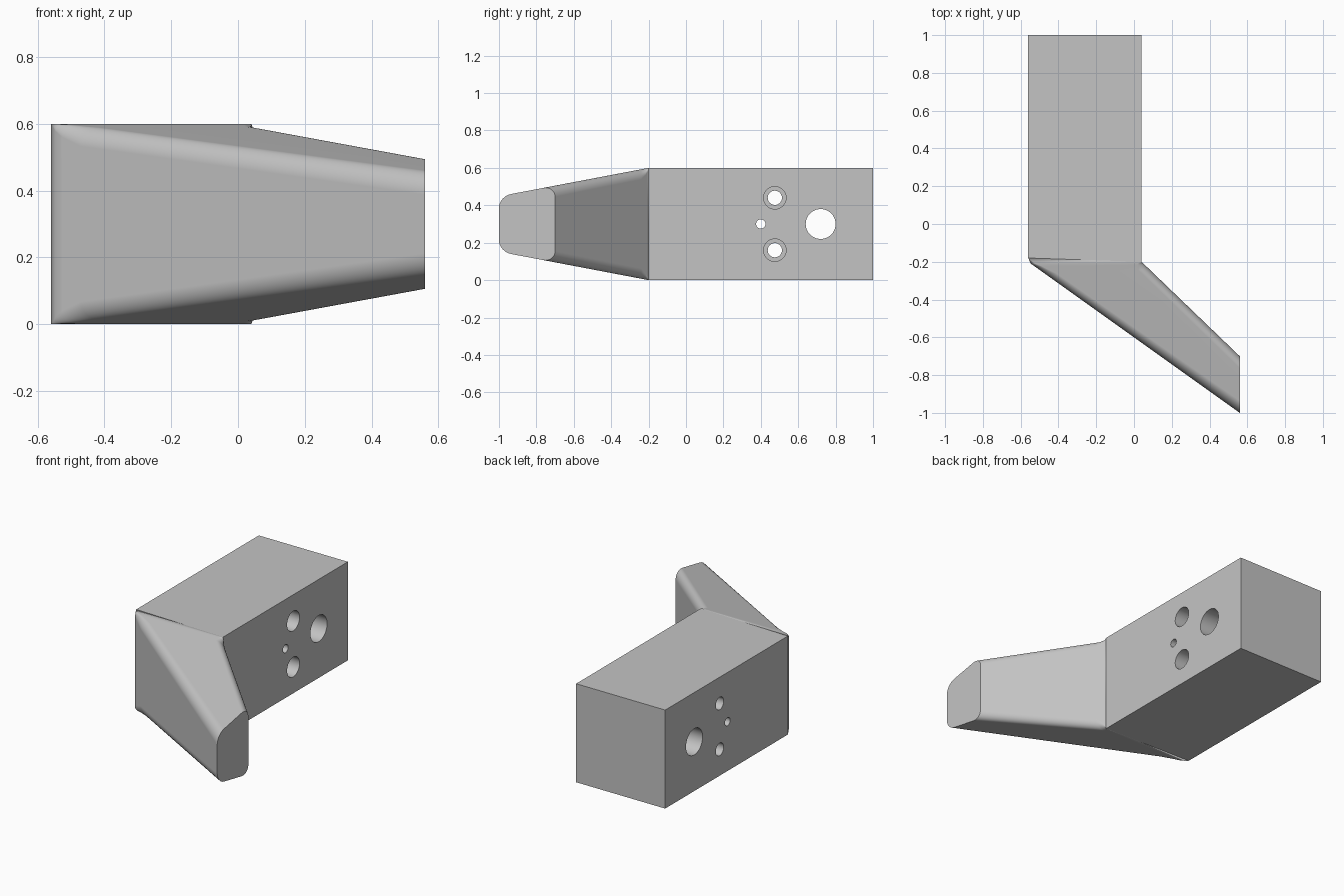
import bpy, bmesh, math
from mathutils import Vector

if "Cube" in bpy.data.objects:
    bpy.data.objects.remove(bpy.data.objects["Cube"], do_unlink=True)

HEIGHT, SLOPE, BEND, STEPS = 0.6, 0.19, -0.2, 8

grey = bpy.data.materials.new("matte grey")
grey.use_nodes = True
grey.diffuse_color = (0.55, 0.55, 0.55, 1)
grey.node_tree.nodes["Principled BSDF"].inputs["Base Color"].default_value = (0.55, 0.55, 0.55, 1)


def section(front, back, rounding):
    """Upright cross-section between two plan points, with rounded corners."""
    def corner(p, top):
        drop = SLOPE * max(0, BEND - p[1])
        return Vector((p[0], p[1], HEIGHT - drop if top else drop))
    quad = [corner(front, False), corner(back, False), corner(back, True), corner(front, True)]
    points = []
    for i, c in enumerate(quad):
        before, after = quad[i - 1] - c, quad[(i + 1) % 4] - c
        u, v = [d.normalized() * rounding * (1.0 if abs(d.normalized().z) > 0.9 else 1.1)
                for d in (before, after)]
        for k in range(STEPS + 1):
            a = math.pi / 2 * k / STEPS
            points.append(c + u * (1 - math.sin(a)) + v * (1 - math.cos(a)))
    return points


# Square block followed by the tapered arm, lofted as one solid
rings = [section((-0.56, 1), (0.04, 1), 0), section((-0.56, -0.18), (0.04, BEND), 0)]
for t, rounding in ((0.012, 0.02), (0.03, 0.035), (0.08, 0.055), (1, 0.06)):
    rings.append(section((-0.56 + 1.12 * t, BEND - 0.8 * t),
                         (0.04 + 0.52 * t, BEND - 0.5 * t), rounding))
bm = bmesh.new()
loops = [[bm.verts.new(p) for p in ring] for ring in rings]
count = len(loops[0])
for a, b in zip(loops, loops[1:]):
    for i in range(count):
        j = (i + 1) % count
        bm.faces.new((a[i], a[j], b[j], b[i]))
bm.faces.new(loops[0])
bm.faces.new(loops[-1])
bmesh.ops.remove_doubles(bm, verts=bm.verts, dist=0.0001)
bmesh.ops.recalc_face_normals(bm, faces=bm.faces)
mesh = bpy.data.meshes.new("angled_bracket")
bm.to_mesh(mesh)
bm.free()
mesh.materials.append(grey)
bracket = bpy.data.objects.new("angled_bracket", mesh)
bpy.context.collection.objects.link(bracket)
bpy.context.view_layer.objects.active = bracket


def bore(y, z, radius, x_start, x_end):
    """Drill a round hole along x."""
    bpy.ops.mesh.primitive_cylinder_add(
        vertices=48, radius=radius, depth=x_end - x_start,
        location=((x_start + x_end) / 2, y, z), rotation=(0, math.pi / 2, 0))
    cutter = bpy.context.object
    cutter.hide_render = True
    cutter.data.materials.append(grey)
    mod = bracket.modifiers.new("hole", "BOOLEAN")
    mod.operation, mod.solver, mod.object = "DIFFERENCE", "EXACT", cutter
    bpy.context.view_layer.objects.active = bracket
    bpy.ops.object.modifier_apply(modifier=mod.name)
    bpy.data.objects.remove(cutter, do_unlink=True)


# Large hole, locating pin hole and two counterbored screw holes
bore(0.72, 0.3, 0.08, -0.7, 0.2)
bore(0.4, 0.3, 0.025, -0.7, 0.2)
for z in (0.16, 0.44):
    bore(0.475, z, 0.038, -0.7, 0.2)
    bore(0.475, z, 0.06, -0.26, 0.2)

# Smooth rounds, crisp edges and a crisp bend line
bpy.ops.object.select_all(action="DESELECT")
bracket.select_set(True)
bpy.context.view_layer.objects.active = bracket
bpy.ops.object.shade_smooth_by_angle(angle=math.radians(40))
for edge in bracket.data.edges:
    a, b = [bracket.data.vertices[i].co for i in edge.vertices]
    if abs(a.x - b.x) > 0.3 and max(abs(a.y - BEND), abs(b.y - BEND)) < 0.03:
        edge.use_edge_sharp = True
normals = bracket.modifiers.new("even_shading", "WEIGHTED_NORMAL")
normals.keep_sharp = True
